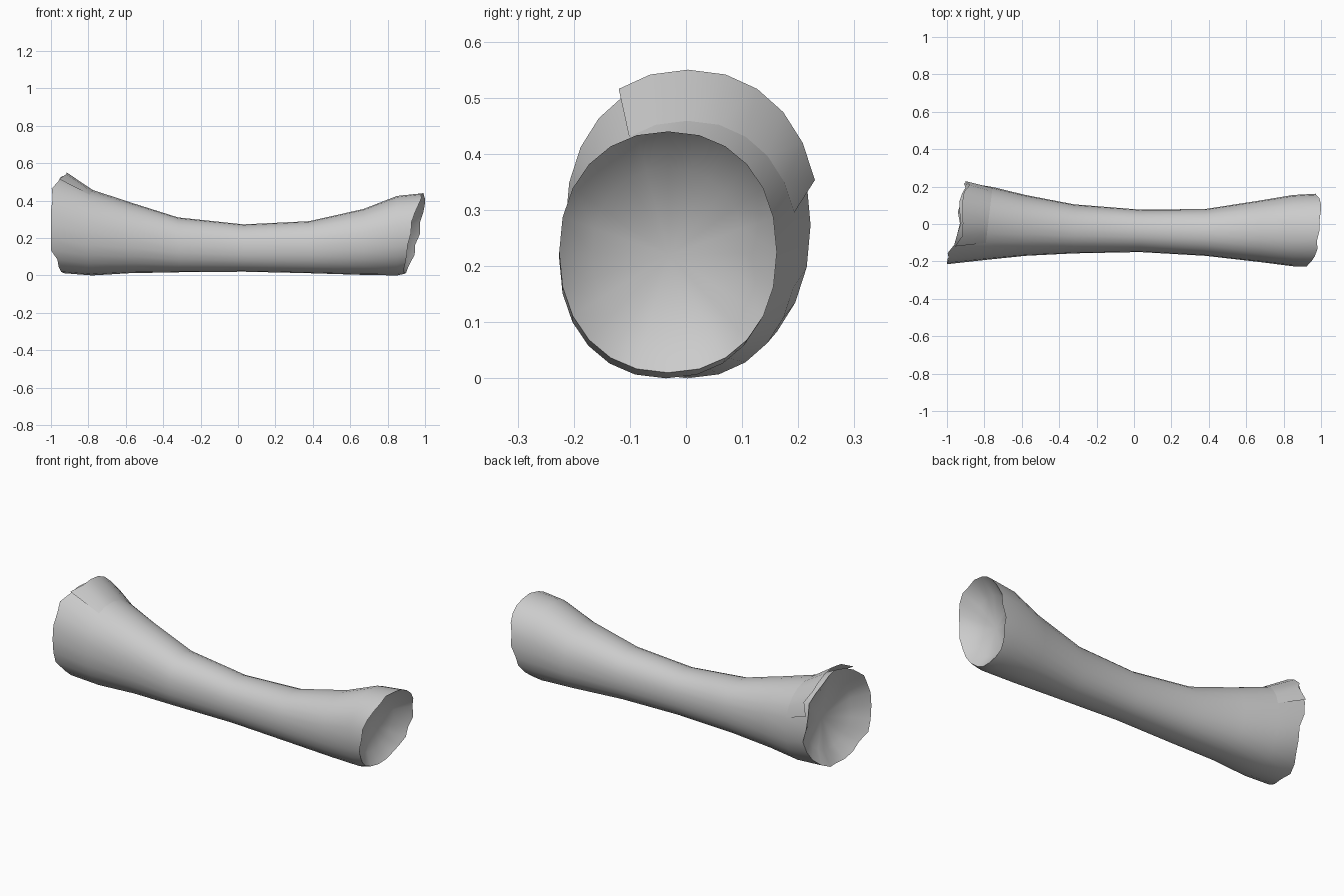
import bpy, bmesh, math, random

if "Cube" in bpy.data.objects:
    bpy.data.objects.remove(bpy.data.objects["Cube"])

random.seed(4)
SIDES = 24
# cross-sections: x, y min, y max, z min, z max
SECTIONS = [
    (-0.945, -0.215, 0.222, 0.012, 0.535),
    (-0.78, -0.193, 0.198, 0.000, 0.458),
    (-0.58, -0.170, 0.155, 0.012, 0.392),
    (-0.32, -0.157, 0.105, 0.017, 0.310),
    (0.03, -0.150, 0.077, 0.020, 0.273),
    (0.38, -0.170, 0.080, 0.012, 0.290),
    (0.67, -0.203, 0.125, 0.003, 0.355),
    (0.85, -0.226, 0.155, 0.000, 0.425),
    (0.945, -0.226, 0.162, 0.010, 0.440),
]
LEFT_JAG = [random.uniform(-0.022, 0.022) for _ in range(SIDES)]
RIGHT_JAG = [random.uniform(-0.010, 0.006) for _ in range(SIDES)]


def ring_point(i, k, grow=0.0):
    """Point k of section i, slightly boxy, with slanted ragged ends."""
    x, y0, y1, z0, z1 = SECTIONS[i]
    a = 2 * math.pi * k / SIDES
    c, s = math.cos(a), math.sin(a)
    cy = math.copysign(abs(c) ** 0.92, c)
    cz = math.copysign(abs(s) ** 0.92, s)
    y = (y0 + y1) / 2 + cy * ((y1 - y0) / 2 + grow)
    z = (z0 + z1) / 2 + cz * ((z1 - z0) / 2 + grow)
    if i == 0:
        x += 0.25 * y + LEFT_JAG[k % SIDES]
    elif i == 1:
        x += 0.12 * y
    elif i == len(SECTIONS) - 1:
        x += 0.05 * s + 0.025 * c + RIGHT_JAG[k % SIDES]
    return (max(-1, min(1, x)), y, max(0, z))


def bridge(bm, a, b):
    for k in range(SIDES):
        n = (k + 1) % SIDES
        bm.faces.new((a[k], a[n], b[n], b[k]))


def finish(bm, name):
    bmesh.ops.recalc_face_normals(bm, faces=bm.faces)
    mesh = bpy.data.meshes.new(name)
    bm.to_mesh(mesh)
    bm.free()
    obj = bpy.data.objects.new(name, mesh)
    bpy.context.collection.objects.link(obj)
    bpy.ops.object.select_all(action='DESELECT')
    obj.select_set(True)
    bpy.context.view_layer.objects.active = obj
    bpy.ops.object.shade_smooth_by_angle(angle=math.radians(50))
    return obj


# log body with flared ends
bm = bmesh.new()
rings = [[bm.verts.new(ring_point(i, k)) for k in range(SIDES)]
         for i in range(len(SECTIONS))]
for a, b in zip(rings, rings[1:]):
    bridge(bm, a, b)

# dished wood at both broken ends
for rim, mid_x, hub in ((rings[0], -0.89, (-0.84, 0.0, 0.25)),
                        (rings[-1], 0.88, (0.85, -0.03, 0.22))):
    inner = []
    for v in rim:
        y = hub[1] + (v.co.y - hub[1]) * 0.7
        z = hub[2] + (v.co.z - hub[2]) * 0.7
        x = mid_x + (v.co.x - math.copysign(0.945, mid_x)) * 0.5
        inner.append(bm.verts.new((x, y, z)))
    bridge(bm, rim, inner)
    centre = bm.verts.new(hub)
    for k in range(SIDES):
        bm.faces.new((inner[k], inner[(k + 1) % SIDES], centre))
finish(bm, "log_body")

# loose flap of bark over the wide end
bm = bmesh.new()
outer, root = [], []
for k in range(1, 9):
    p = ring_point(0, k, 0.015)
    outer.append(bm.verts.new((p[0] + random.uniform(0, 0.03), p[1], p[2])))
    root.append(bm.verts.new(ring_point(1, k, 0.001)))
for k in range(len(outer) - 1):
    bm.faces.new((outer[k], outer[k + 1], root[k + 1], root[k]))
finish(bm, "bark_flap")
